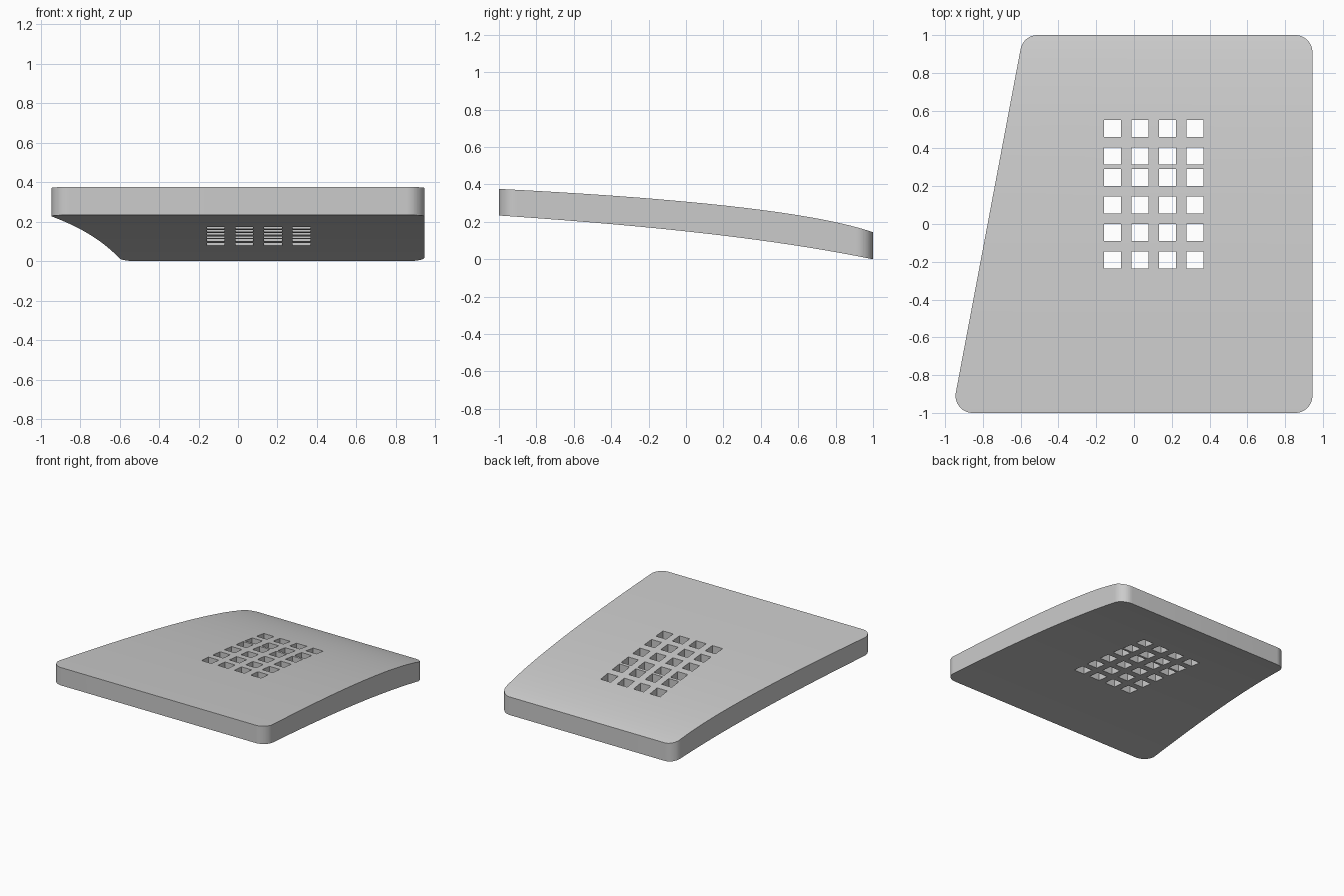
import bpy, bmesh
from math import tan
from mathutils import Vector

cube = bpy.data.objects.get("Cube")
if cube:
    bpy.data.objects.remove(cube, do_unlink=True)

grey = bpy.data.materials.new("light grey")
grey.use_nodes = True
colour = (0.6, 0.6, 0.6, 1)
grey.diffuse_color = colour
grey.node_tree.nodes["Principled BSDF"].inputs["Base Color"].default_value = colour


def make_object(name, bm):
    bmesh.ops.recalc_face_normals(bm, faces=bm.faces)
    mesh = bpy.data.meshes.new(name)
    bm.to_mesh(mesh)
    bm.free()
    mesh.materials.append(grey)
    obj = bpy.data.objects.new(name, mesh)
    bpy.context.collection.objects.link(obj)
    return obj


def rounded(corners, radius, steps=10):
    """Replace each corner of a convex outline with a tangent arc."""
    out = []
    for i, corner in enumerate(corners):
        c = Vector(corner)
        a = (Vector(corners[i - 1]) - c).normalized()
        b = (Vector(corners[(i + 1) % len(corners)]) - c).normalized()
        reach = radius / tan(a.angle(b) / 2)
        start, end = c + a * reach, c + b * reach
        centre = c + (a + b).normalized() * (reach ** 2 + radius ** 2) ** 0.5
        for s in range(steps + 1):
            arm = (start - centre).lerp(end - centre, s / steps)
            out.append(centre + arm.normalized() * radius)
    return out


def height(curve, y):
    """Height of a cubic side curve at depth y."""
    low, high = 0.0, 1.0
    for _ in range(30):
        t = (low + high) / 2
        u = 1 - t
        weights = (u**3, 3*u*u*t, 3*u*t*t, t**3)
        if sum(w * p[0] for w, p in zip(weights, curve)) < y:
            low = t
        else:
            high = t
    return sum(w * p[1] for w, p in zip(weights, curve))


# Flat plan with one slanted side and rounded corners, as a closed prism
plan = rounded([(-.9635, -1, 0), (.9445, -1, 0), (.9445, 1, 0), (-.5865, 1, 0)], .09)
bm = bmesh.new()
lower = [bm.verts.new(p) for p in plan]
upper = [bm.verts.new(p + Vector((0, 0, 1))) for p in plan]
bm.faces.new(lower[::-1])
bm.faces.new(upper)
for i in range(len(plan)):
    bm.faces.new((lower[i - 1], lower[i], upper[i], upper[i - 1]))

# Slice across the depth, then bend both skins to the side curves
cuts = {round(p.y, 4) for p in plan} | {i / 16 for i in range(-14, 15)}
for y in sorted(cuts):
    if abs(y) < .999:
        bmesh.ops.bisect_plane(bm, geom=bm.verts[:] + bm.edges[:] + bm.faces[:],
                               dist=.0002, plane_co=(0, y, 0), plane_no=(0, 1, 0))
top = [(-1, .376), (-.2, .336), (.65, .267), (1, .144)]
under = [(-1, .234), (-.3, .186), (.4, .123), (1, 0)]
for v in bm.verts:
    v.co.z = height(top if v.co.z > .5 else under, v.co.y)
panel = make_object("curved_panel", bm)

# Square vent holes: four evenly spaced rows and a closer pair behind
bm = bmesh.new()
for y in (-.19, -.045, .101, .247, .359, .505):
    for col in range(4):
        made = bmesh.ops.create_cube(bm, size=1)["verts"]
        bmesh.ops.scale(bm, vec=(.09, .09, 2), verts=made)
        bmesh.ops.translate(bm, vec=(-.113 + col * .145, y, 0), verts=made)
vents = make_object("vent_cutter", bm)
mod = panel.modifiers.new("vents", 'BOOLEAN')
mod.operation = 'DIFFERENCE'
mod.solver = 'EXACT'
mod.object = vents
bpy.context.view_layer.objects.active = panel
bpy.ops.object.modifier_apply(modifier=mod.name)
bpy.data.objects.remove(vents, do_unlink=True)

# Smooth curves with sharp rims
bpy.ops.object.select_all(action='DESELECT')
panel.select_set(True)
bpy.ops.object.shade_smooth_by_angle()
